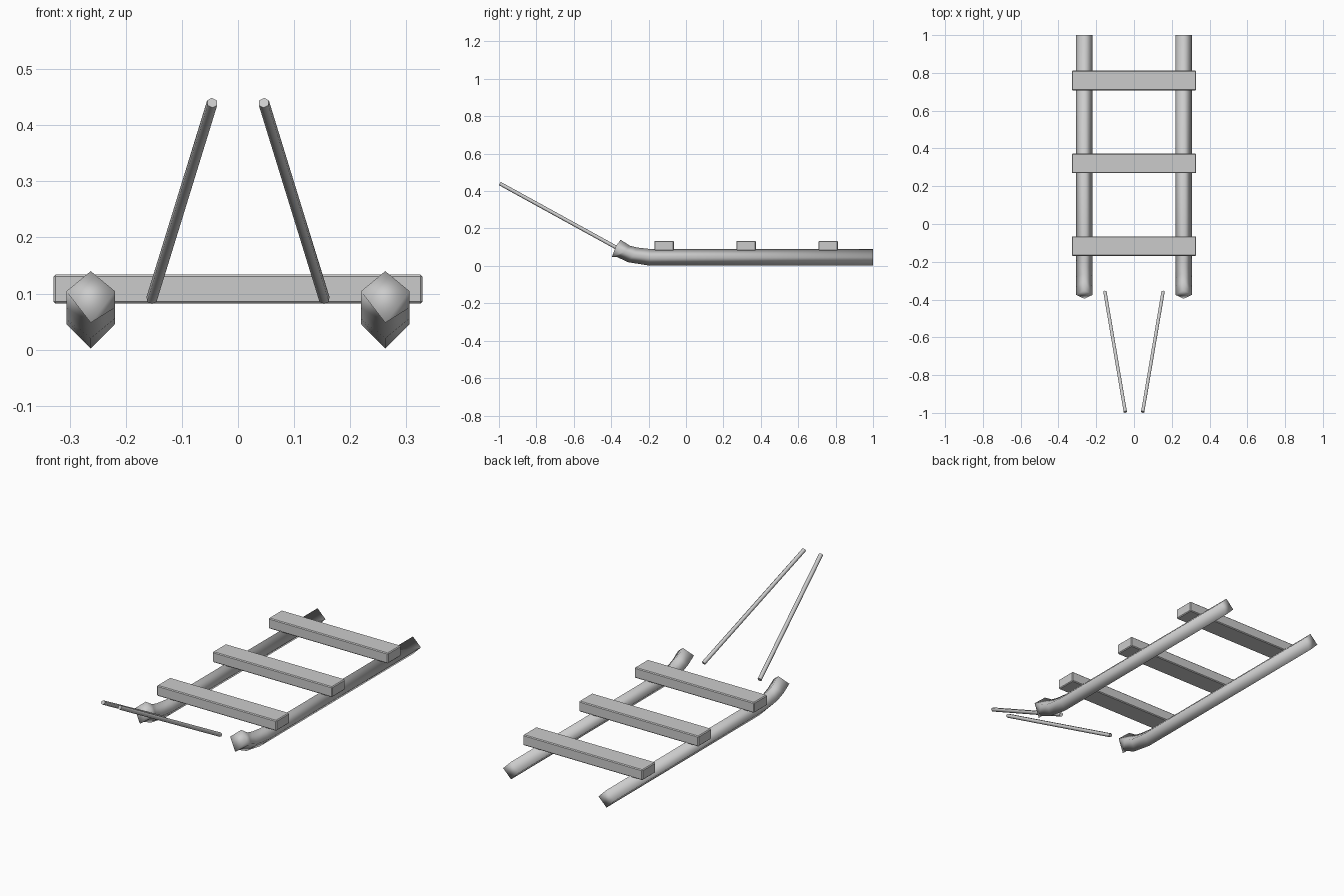
import bpy, bmesh
from mathutils import Vector

if "Cube" in bpy.data.objects:
    bpy.data.objects.remove(bpy.data.objects["Cube"])

R = 0.0435  # half diagonal of the square runner section


def make_object(name, bm, smooth=None):
    bmesh.ops.recalc_face_normals(bm, faces=bm.faces[:])
    mesh = bpy.data.meshes.new(name)
    bm.to_mesh(mesh)
    bm.free()
    ob = bpy.data.objects.new(name, mesh)
    bpy.context.collection.objects.link(ob)
    if smooth:
        bpy.context.view_layer.objects.active = ob
        ob.select_set(True)
        bpy.ops.object.shade_smooth_by_angle(angle=smooth)
        ob.select_set(False)
    return ob


def runner(name, x):
    # (y, z) of top, sides and bottom of each diamond section, back to front
    sections = [
        ((1.0, 0.089), (1.0, 0.046), (1.0, 0.002)),
        ((-0.18, 0.089), (-0.19, 0.046), (-0.2, 0.002)),
        ((-0.26, 0.098), (-0.28, 0.056), (-0.31, 0.02)),
        ((-0.30, 0.108), (-0.33, 0.075), (-0.37, 0.048)),
        ((-0.35, 0.14), (-0.375, 0.104), (-0.396, 0.048)),
    ]
    bm = bmesh.new()
    rings = []
    for top, side, bottom in sections:
        rings.append([bm.verts.new(p) for p in (
            (x, *top), (x + R, *side), (x, *bottom), (x - R, *side))])
    for a, b in zip(rings, rings[1:]):
        for i in range(4):
            j = (i + 1) % 4
            bm.faces.new((a[i], a[j], b[j], b[i]))
    bm.faces.new(rings[0])
    # Turned-up nose, creased across the sides
    t, r, b, l = rings[-1]
    bm.faces.new((t, r, l))
    bm.faces.new((r, b, l))
    return make_object(name, bm, 1.6)


def slat(name, y):
    bm = bmesh.new()
    bmesh.ops.create_cube(bm, size=1)
    for v in bm.verts:
        v.co = (v.co.x * 0.658, v.co.y * 0.104 + y, v.co.z * 0.052 + 0.108)
    bmesh.ops.bevel(bm, geom=bm.edges[:], offset=0.004, segments=1, affect='EDGES')
    return make_object(name, bm)


def pull_rod(name, side):
    a = Vector((0.154 * side, -0.358, 0.09))
    b = Vector((0.046 * side, -0.995, 0.44))
    d = b - a
    bm = bmesh.new()
    bmesh.ops.create_cone(bm, cap_ends=True, segments=6, radius1=0.01,
                          radius2=0.01, depth=d.length)
    rot = d.to_track_quat('Z', 'Y')
    for v in bm.verts:
        v.co = rot @ v.co + (a + b) / 2
    return make_object(name, bm, 1.1)


# Runners and pull rods
for side, label in ((-1, "left"), (1, "right")):
    runner(label + "_runner", 0.2625 * side)
    pull_rod(label + "_pull_rod", side)

# Cross slats
for label, y in (("front", -0.117), ("middle", 0.321), ("rear", 0.76)):
    slat(label + "_slat", y)
